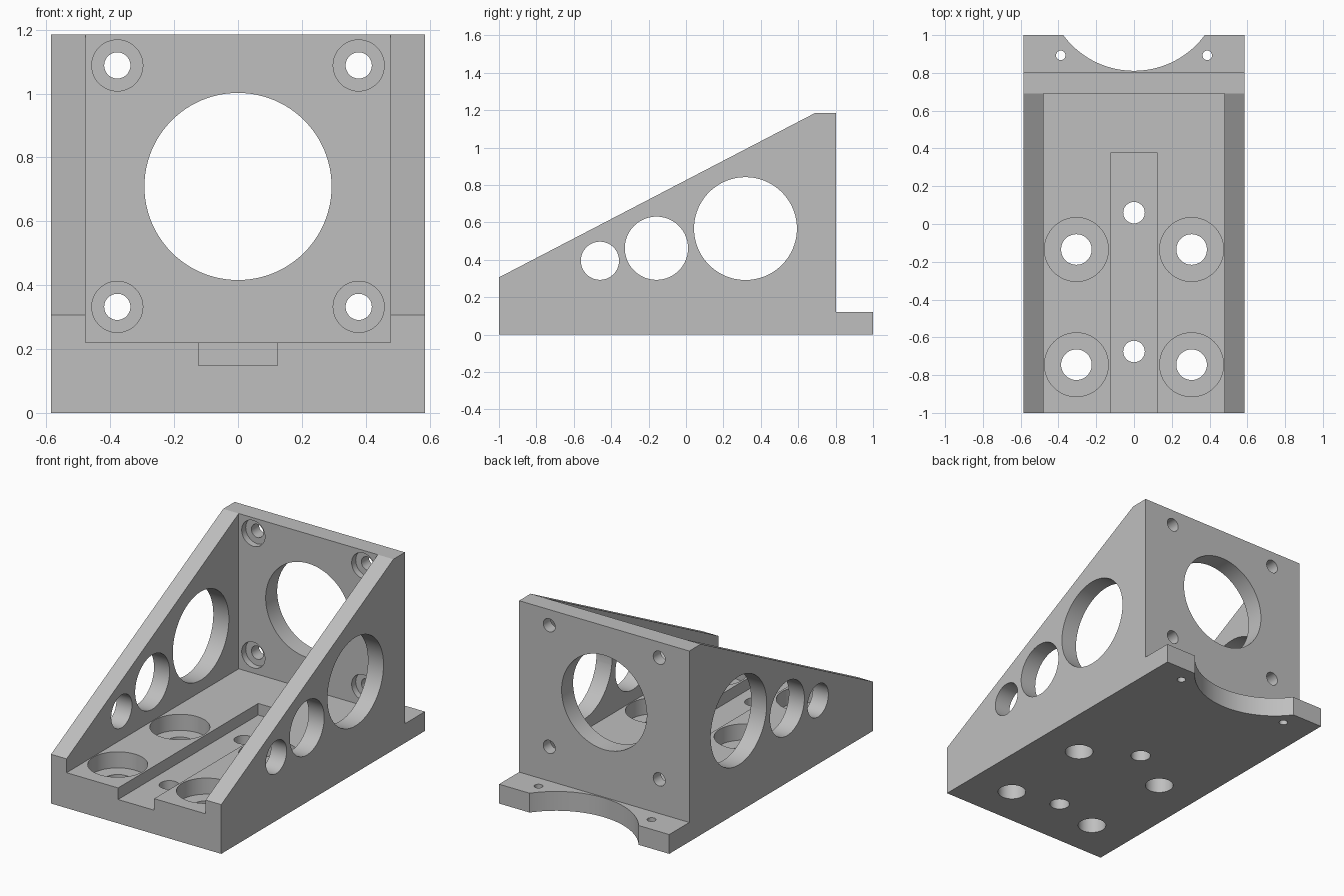
import bpy
import bmesh
from math import radians
from mathutils import Matrix, Vector

cube = bpy.data.objects.get("Cube")
if cube:
    bpy.data.objects.remove(cube, do_unlink=True)

grey = bpy.data.materials.new("plain grey")
grey.use_nodes = True
colour = (0.52, 0.52, 0.52, 1)
grey.diffuse_color = colour
grey.node_tree.nodes["Principled BSDF"].inputs["Base Color"].default_value = colour

HALF_W = 0.585      # outer half width
INNER_W = 0.478     # half width between the side walls
TAB_H = 0.12
FLOOR = 0.22
WALL_FRONT, WALL_BACK = 0.69, 0.803


def to_object(name, bm):
    bmesh.ops.recalc_face_normals(bm, faces=bm.faces)
    mesh = bpy.data.meshes.new(name)
    bm.to_mesh(mesh)
    bm.free()
    obj = bpy.data.objects.new(name, mesh)
    bpy.context.scene.collection.objects.link(obj)
    return obj


# Body: side profile extruded across the full width
profile = [(-1, 0), (1, 0), (1, TAB_H), (WALL_BACK, TAB_H),
           (WALL_BACK, 1.185), (WALL_FRONT, 1.185), (-1, 0.306)]
bm = bmesh.new()
face = bm.faces.new([bm.verts.new((-HALF_W, y, z)) for y, z in profile])
extruded = bmesh.ops.extrude_face_region(bm, geom=[face])["geom"]
bmesh.ops.translate(bm, vec=(2 * HALF_W, 0, 0),
                    verts=[v for v in extruded if isinstance(v, bmesh.types.BMVert)])
body = to_object("motor_mount_bracket", bm)
body.data.materials.append(grey)

cutters = []


def cut(name, bm):
    cutter = to_object(name, bm)
    cutter.hide_render = True
    cutters.append(cutter)
    mod = body.modifiers.new(name, 'BOOLEAN')
    mod.operation = 'DIFFERENCE'
    mod.solver = 'EXACT'
    mod.object = cutter


def cut_box(name, low, high):
    low, high = Vector(low), Vector(high)
    bm = bmesh.new()
    bmesh.ops.create_cube(bm, size=1, matrix=Matrix.Translation((low + high) / 2)
                          @ Matrix.Diagonal((*(high - low), 1)))
    cut(name, bm)


def cut_hole(name, start, end, radius, segments=48):
    start, end = Vector(start), Vector(end)
    axis = end - start
    turn = axis.to_track_quat('Z', 'Y').to_matrix().to_4x4()
    bm = bmesh.new()
    bmesh.ops.create_cone(bm, cap_ends=True, segments=segments, radius1=radius,
                          radius2=radius, depth=axis.length,
                          matrix=Matrix.Translation((start + end) / 2) @ turn)
    cut(name, bm)


# Open channel between the side walls, and the slot in its floor
cut_box("channel", (-INNER_W, -1.2, FLOOR), (INNER_W, WALL_FRONT, 1.5))
cut_box("floor_slot", (-0.124, -1.2, 0.148), (0.124, 0.375, 0.3))

# Lightening holes through both side walls
for y, z, r in ((-0.46, 0.395, 0.102), (-0.158, 0.462, 0.169), (0.318, 0.567, 0.275)):
    cut_hole("side_hole", (-1, y, z), (1, y, z), r, 80)

# Large opening in the back plate
cut_hole("back_opening", (0, 0.6, 0.709), (0, 0.9, 0.709), 0.293, 96)

for x in (-1, 1):
    # Counterbored holes in the back plate
    for z in (0.332, 1.088):
        cut_hole("plate_bore", (x * 0.378, 0.6, z), (x * 0.378, WALL_FRONT + 0.04, z), 0.08)
        cut_hole("plate_hole", (x * 0.378, 0.6, z), (x * 0.378, 0.9, z), 0.041)
    # Counterbored holes in the floor
    for y in (-0.135, -0.745):
        cut_hole("floor_bore", (x * 0.305, y, TAB_H), (x * 0.305, y, 0.28), 0.169, 64)
        cut_hole("floor_hole", (x * 0.305, y, -0.1), (x * 0.305, y, 0.28), 0.081)
    # Small holes in the rear tab
    cut_hole("tab_hole", (x * 0.388, 0.893, -0.1), (x * 0.388, 0.893, 0.3), 0.025)

# Holes in the slot
for y in (0.06, -0.675):
    cut_hole("slot_hole", (0, y, -0.1), (0, y, 0.28), 0.057)

# Round notch in the rear tab
cut_hole("tab_notch", (0, 1.277, -0.1), (0, 1.277, 0.3), 0.466, 128)

# Apply the cuts and remove the cutters
bpy.context.view_layer.update()
graph = bpy.context.evaluated_depsgraph_get()
finished = bpy.data.meshes.new_from_object(body.evaluated_get(graph))
body.modifiers.clear()
body.data = finished
finished.name = "motor_mount_bracket"
finished.materials.clear()
finished.materials.append(grey)
for cutter in cutters:
    bpy.data.objects.remove(cutter, do_unlink=True)

# Smooth hole walls with crisp edges
bpy.ops.object.select_all(action='DESELECT')
body.select_set(True)
bpy.context.view_layer.objects.active = body
bpy.ops.object.shade_smooth_by_angle(angle=radians(25))
